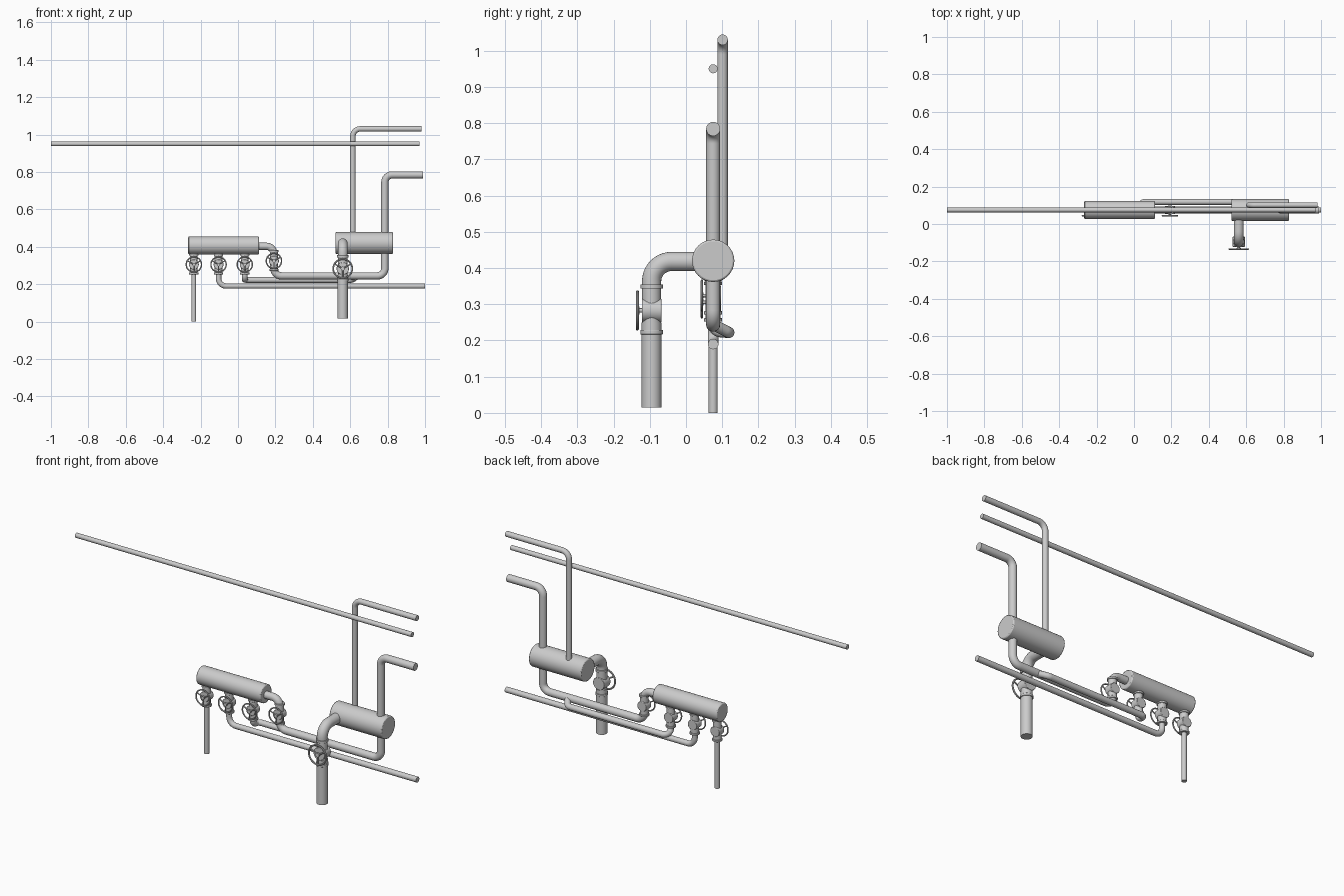
import bpy, math
from mathutils import Vector, Matrix

if "Cube" in bpy.data.objects:
    bpy.data.objects.remove(bpy.data.objects["Cube"])

Y = 0.075  # plane that holds most of the pipework


def finish(name, bevel=0):
    o = bpy.context.object
    o.name = name
    if bevel:
        m = o.modifiers.new("bevel", 'BEVEL')
        m.width, m.segments, m.limit_method = bevel, 2, 'ANGLE'
    bpy.ops.object.shade_smooth_by_angle()
    return o


def pipe(name, pts, r, bend=0.04):
    """Round pipe through the corner points with filleted bends and flat ends."""
    pts = [Vector(p) for p in pts]
    path = [pts[0]]
    for a, p, b in zip(pts, pts[1:], pts[2:]):
        u, v = (a - p).normalized(), (b - p).normalized()
        half = u.angle(v) / 2
        d = min(bend / math.tan(half), (a - p).length * .48, (b - p).length * .48)
        rad = d * math.tan(half)
        c = p + (u + v).normalized() * rad / math.sin(half)
        s, e = p + u * d - c, p + v * d - c
        axis, ang = s.cross(e).normalized(), s.angle(e)
        path += [c + Matrix.Rotation(ang * i / 10, 3, axis) @ s for i in range(11)]
    path.append(pts[-1])
    cu = bpy.data.curves.new(name, 'CURVE')
    cu.dimensions = '3D'
    cu.bevel_depth, cu.bevel_resolution, cu.use_fill_caps = r, 10, True
    sp = cu.splines.new('POLY')
    sp.points.add(len(path) - 1)
    for q, p in zip(sp.points, path):
        q.co = (*p, 1)
    o = bpy.data.objects.new(name, cu)
    bpy.context.collection.objects.link(o)
    bpy.ops.object.select_all(action='DESELECT')
    o.select_set(True)
    bpy.context.view_layer.objects.active = o
    bpy.ops.object.convert(target='MESH')
    return finish(name)


def rod(name, a, b, r, bevel=0, sides=32):
    a, b = Vector(a), Vector(b)
    bpy.ops.mesh.primitive_cylinder_add(
        vertices=sides, radius=r, depth=(b - a).length, location=(a + b) / 2,
        rotation=(b - a).to_track_quat('Z', 'Y').to_euler())
    return finish(name, bevel)


def valve(name, x, y, z, s, reach):
    """Flanged valve on a vertical pipe, handwheel facing the front."""
    rod(name + "_body", (x, y, z - .06 * s), (x, y, z + .06 * s), .026 * s)
    rod(name + "_bonnet", (x, y - .027 * s, z), (x, y + .027 * s, z), .033 * s, .002)
    for side, dz in (("lower", -.06), ("upper", .066)):
        zc = z + dz * s
        rod(f"{name}_{side}_flange", (x, y, zc - .006 * s), (x, y, zc + .006 * s), .031 * s, .001)
    wy = y - reach
    rod(name + "_stem", (x, y, z), (x, wy - .003, z), .006 * s, 0, 16)
    rod(name + "_hub", (x, wy + .005, z), (x, wy - .004, z), .011 * s, 0, 20)
    R = .051 * s
    bpy.ops.mesh.primitive_torus_add(location=(x, wy, z), rotation=(math.pi / 2, 0, 0),
                                     major_radius=R, minor_radius=.0045 * s,
                                     major_segments=36, minor_segments=10)
    finish(name + "_wheel_rim")
    for i in range(3):
        t = math.radians(30 + 120 * i)
        rod(f"{name}_spoke_{i + 1}", (x, wy, z),
            (x + R * math.cos(t), wy, z + R * math.sin(t)), .004 * s, 0, 10)


# Vessels
rod("manifold_vessel", (-.266, Y, .407), (.112, Y, .407), .048, .005)
rod("main_tank", (.522, Y, .42), (.829, Y, .42), .0585, .005)

# Overhead pipes
pipe("long_overhead_pipe", [(-1, Y, .95), (.97, Y, .95)], .0125)
pipe("tank_top_outlet_pipe", [(.614, .101, .43), (.614, .101, 1.03), (.98, .101, 1.03)], .0145)

# Pipe from manifold end, through the tank, to the upper outlet
pipe("manifold_to_tank_pipe", [(.09, Y, .402), (.192, Y, .402), (.192, Y, .244),
                               (.785, Y, .244), (.785, Y, .784), (.988, Y, .784)], .0195)

# Branches below the manifold
pipe("drain_pipe", [(-.236, Y, .38), (-.236, Y, 0)], .0125)
pipe("lower_run_pipe", [(-.104, Y, .38), (-.104, Y, .19), (1, Y, .19)], .0145)
pipe("rear_branch_pipe", [(.036, Y, .38), (.036, Y, .226), (.036, .118, .222),
                          (.61, .118, .222), (.64, Y, .244)], .0155, .025)

# Supply riser at the front of the tank
pipe("supply_pipe", [(.56, .05, .418), (.56, -.095, .418), (.56, -.095, .30)], .0265, .055)
pipe("supply_riser", [(.56, -.095, .25), (.56, -.095, .015)], .0275)
valve("supply_valve", .56, -.095, .283, 1, .039)

# Manifold valves
for i, (x, z) in enumerate(((-.236, .305), (-.104, .305), (.036, .305), (.192, .324))):
    valve(f"branch_valve_{i + 1}", x, Y, z, .8, .031)
